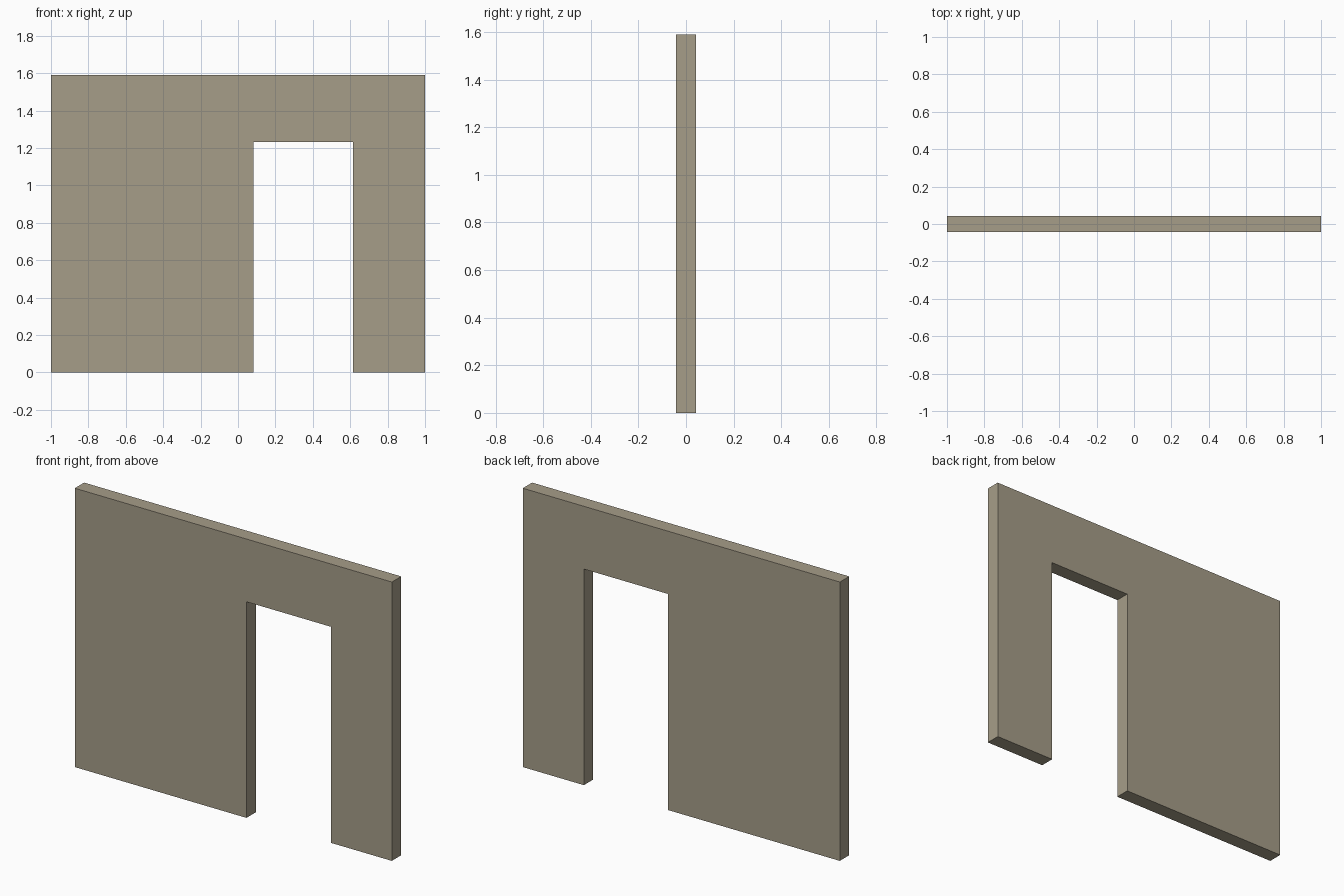
import bpy
import bmesh
from mathutils import Vector

if "Cube" in bpy.data.objects:
    bpy.data.objects.remove(bpy.data.objects["Cube"])

WIDTH, HEIGHT, THICK = 2.0, 1.59, 0.084
DOOR_LEFT, DOOR_RIGHT, DOOR_TOP = 0.083, 0.615, 1.232

plaster = bpy.data.materials.new("warm_grey_plaster")
plaster.diffuse_color = (0.381, 0.338, 0.25, 1.0)
plaster.use_nodes = True
plaster.node_tree.nodes["Principled BSDF"].inputs["Base Color"].default_value = plaster.diffuse_color

# Wall outline with the doorway notched out of the bottom edge
h = WIDTH / 2
outline = [(-h, 0), (DOOR_LEFT, 0), (DOOR_LEFT, DOOR_TOP), (DOOR_RIGHT, DOOR_TOP),
           (DOOR_RIGHT, 0), (h, 0), (h, HEIGHT), (-h, HEIGHT)]

# Extrude the outline through the wall thickness
bm = bmesh.new()
front = bm.faces.new([bm.verts.new((x, -THICK / 2, z)) for x, z in outline])
back = bmesh.ops.extrude_face_region(bm, geom=[front], use_keep_orig=True)
moved = [g for g in back["geom"] if isinstance(g, bmesh.types.BMVert)]
bmesh.ops.translate(bm, verts=moved, vec=Vector((0, THICK, 0)))
bmesh.ops.recalc_face_normals(bm, faces=bm.faces[:])

mesh = bpy.data.meshes.new("doorway_wall")
bm.to_mesh(mesh)
bm.free()
mesh.materials.append(plaster)
wall = bpy.data.objects.new("doorway_wall", mesh)
bpy.context.collection.objects.link(wall)
